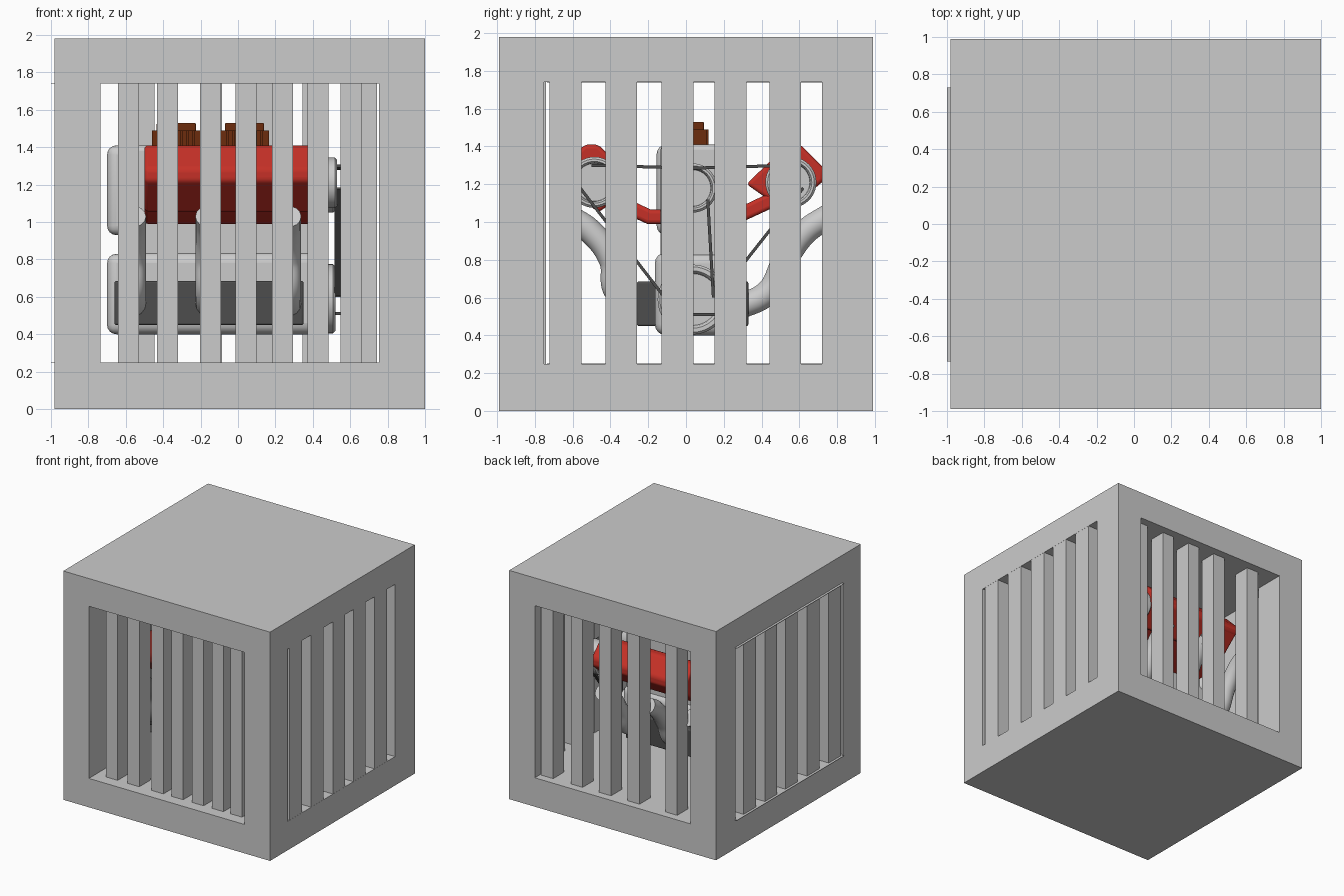
import bpy, bmesh, math
from mathutils import Vector, Matrix

old = bpy.data.objects.get("Cube")
if old:
    bpy.data.objects.remove(old, do_unlink=True)


def material(name, rgb):
    m = bpy.data.materials.new(name)
    m.use_nodes = True
    m.diffuse_color = (*rgb, 1)
    m.node_tree.nodes["Principled BSDF"].inputs["Base Color"].default_value = (*rgb, 1)
    return m


GREY = material("pale_grey", (0.6, 0.6, 0.6))
RED = material("engine_red", (0.56, 0.03, 0.02))
BROWN = material("rust_brown", (0.15, 0.025, 0.004))
DARK = material("dark_rubber", (0.075, 0.075, 0.075))
MID = 0.035  # engine centre line in y


def finish(name, bm, mat, bevel=0, smooth=False):
    bmesh.ops.recalc_face_normals(bm, faces=bm.faces)
    me = bpy.data.meshes.new(name)
    bm.to_mesh(me)
    bm.free()
    ob = bpy.data.objects.new(name, me)
    bpy.context.collection.objects.link(ob)
    me.materials.append(mat)
    if bevel:
        mod = ob.modifiers.new("bevel", "BEVEL")
        mod.width, mod.segments = bevel, 4
    if smooth or bevel:
        bpy.ops.object.select_all(action="DESELECT")
        ob.select_set(True)
        bpy.context.view_layer.objects.active = ob
        bpy.ops.object.shade_smooth_by_angle(angle=math.radians(35))
    return ob


def box(name, x, y, z, mat, bevel=0):
    bm = bmesh.new()
    mid = [(a + b) / 2 for a, b in (x, y, z)]
    size = [b - a for a, b in (x, y, z)]
    bmesh.ops.create_cube(bm, size=1, matrix=Matrix.Translation(mid) @ Matrix.Diagonal((*size, 1)))
    return finish(name, bm, mat, bevel)


def prism(name, outline, x, mat, bevel=0):
    """Extrude a closed y-z outline along x."""
    bm = bmesh.new()
    face = bm.faces.new([bm.verts.new((x[0], y, z)) for y, z in outline])
    new = bmesh.ops.extrude_face_region(bm, geom=[face])["geom"]
    bmesh.ops.translate(bm, vec=(x[1] - x[0], 0, 0),
                        verts=[v for v in new if isinstance(v, bmesh.types.BMVert)])
    return finish(name, bm, mat, bevel)


def lathe_x(name, profile, y, z, mat):
    """Spin a closed (x, radius) profile round an axis parallel to x."""
    bm = bmesh.new()
    vs = [bm.verts.new((px, y + r, z)) for px, r in profile]
    edges = [bm.edges.new((vs[i], vs[(i + 1) % len(vs)])) for i in range(len(vs))]
    bmesh.ops.spin(bm, geom=vs + edges, cent=(0, y, z), axis=(1, 0, 0),
                   angle=math.tau, steps=40)
    bmesh.ops.remove_doubles(bm, verts=bm.verts, dist=1e-5)
    return finish(name, bm, mat, smooth=True)


def pulley(name, y, z, r, x0, x1):
    e = 0.012
    lathe_x(name, [(x0, r - e), (x0 + e, r), (x1 - e, r), (x1, r - e), (x1, r * 0.82),
                   (x1 - e, r * 0.76), (x1 - 0.03, r * 0.74), (x1 - 0.03, 0), (x0, 0)], y, z, GREY)


def pipe(name, points, radius, mat):
    cu = bpy.data.curves.new(name, "CURVE")
    cu.dimensions = "3D"
    cu.bevel_depth, cu.bevel_resolution, cu.use_fill_caps = radius, 5, True
    sp = cu.splines.new("BEZIER")
    sp.bezier_points.add(len(points) - 1)
    for p, co in zip(sp.bezier_points, points):
        p.co = co
        p.handle_left_type = p.handle_right_type = "AUTO"
    cu.materials.append(mat)
    ob = bpy.data.objects.new(name, cu)
    bpy.context.collection.objects.link(ob)


# Cage body: a cube with two tunnels through it
LOW, HIGH = 0.25, 1.74
cage = box("cage_frame", (-0.98, 1.0), (-0.99, 0.99), (0, 1.98), GREY)
cutters = [box("tunnel_cutter", (-0.735, 0.755), (-1.2, 1.2), (LOW, HIGH), GREY),
           box("tunnel_cutter", (-1.2, 1.2), (-0.75, 0.72), (LOW, HIGH), GREY)]
bpy.context.view_layer.objects.active = cage
for c in cutters:
    mod = cage.modifiers.new("cut", "BOOLEAN")
    mod.operation, mod.solver, mod.object = "DIFFERENCE", "EXACT", c
    bpy.ops.object.modifier_apply(modifier=mod.name)
    bpy.data.objects.remove(c, do_unlink=True)

# Thin lips of the side window
for name, z in (("lower_lip", LOW), ("upper_lip", HIGH)):
    box(name, (-1.0, -0.9), (-0.735, 0.73), (z - 0.002, z + 0.002), GREY)

# Cage bars
for x in (-0.585, -0.378, -0.147, 0.042, 0.238, 0.428, 0.605):
    box("front_bar", (x - 0.056, x + 0.056), (-0.89, -0.74), (LOW, HIGH), GREY)
for x in (-0.503, -0.143, 0.13, 0.402, 0.685):
    box("back_bar", (x - 0.057, x + 0.057), (0.77, 0.92), (LOW, HIGH), GREY)
for y in (-0.638, -0.343, -0.045, 0.235, 0.525):
    box("left_bar", (0.85, 0.999), (y - 0.084, y + 0.084), (LOW, HIGH), GREY)
    box("right_bar", (-0.979, -0.83), (y - 0.084, y + 0.084), (LOW, HIGH), GREY)

# Engine block and pan
box("crankcase", (-0.64, 0.46), (MID - 0.2, MID + 0.2), (0.4, 0.84), GREY, 0.06)
box("upper_block", (-0.6, 0.44), (MID - 0.17, MID + 0.17), (0.8, 1.41), GREY, 0.03)
box("pan", (-0.66, 0.35), (MID - 0.295, MID + 0.295), (0.45, 0.685), DARK, 0.01)
box("rear_upper_housing", (-0.7, -0.52), (MID - 0.19, MID + 0.19), (0.93, 1.41), GREY, 0.05)
box("rear_lower_housing", (-0.7, -0.52), (MID - 0.19, MID + 0.19), (0.4, 0.83), GREY, 0.05)

# Red V-shaped banks, one per side
for s, side in ((-1, "front"), (1, "back")):
    head = [(0.285, 1.2), (0.5, 1.41), (0.57, 1.41), (0.695, 1.285), (0.695, 1.22), (0.5, 1.05)]
    arm = [(0, 0.99), (0.24, 0.99), (0.5, 1.11), (0.44, 1.17), (0.22, 1.065), (0, 1.065)]
    for part, pts in (("cylinder_head", head), ("bank_base", arm)):
        prism(f"{side}_{part}", [(MID + s * y, z) for y, z in pts], (-0.5, 0.4), RED, 0.02)
    pulley(f"{side}_head_pulley", MID + s * 0.52, 1.21, 0.135, 0.38, 0.53)
    # Exhaust pipes
    for x in (-0.56, -0.16, 0.27):
        path = [(0.72, 1.03), (0.6, 0.95), (0.49, 0.8), (0.4, 0.63), (0.22, 0.54)]
        if s < 0:
            path = [(y - 0.06 * (z > 0.7), z) for y, z in path]
        pipe(f"{side}_exhaust", [(x, MID + s * y, z) for y, z in path], 0.068, GREY)

# Centre pulleys
pulley("crank_pulley", MID, 0.59, 0.185, 0.36, 0.52)
pulley("fan_pulley", MID, 1.18, 0.13, 0.36, 0.52)

# Belts, as flat runs between pulley rims
runs = [((-0.5, 1.3), (MID, 1.285)), ((MID, 1.285), (0.55, 1.3)),
        ((-0.56, 1.18), (-0.12, 0.61)), ((0.62, 1.18), (0.17, 0.61)),
        ((0.115, 1.12), (0.145, 0.6)), ((-0.05, 1.12), (-0.08, 0.6)),
        ((-0.1, 0.51), (0.17, 0.51))]
for a, b in runs:
    a, b = Vector(a), Vector(b)
    n = Vector((b.y - a.y, a.x - b.x)).normalized() * 0.008
    prism("belt", [a + n, b + n, b - n, a - n], (0.515, 0.55), DARK)

# Brown intakes with ribbed sides
for x in (-0.33, 0.035):
    box("intake_base", (x - 0.13, x + 0.13), (MID - 0.075, MID + 0.075), (1.38, 1.49), BROWN)
    box("intake_cap", (x - 0.105, x + 0.105), (MID - 0.06, MID + 0.06), (1.47, 1.53), BROWN, 0.008)
    for i in range(7):
        rx = x - 0.09 + i * 0.03
        box("intake_rib", (rx - 0.007, rx + 0.007), (MID - 0.085, MID + 0.085), (1.41, 1.49), BROWN)
